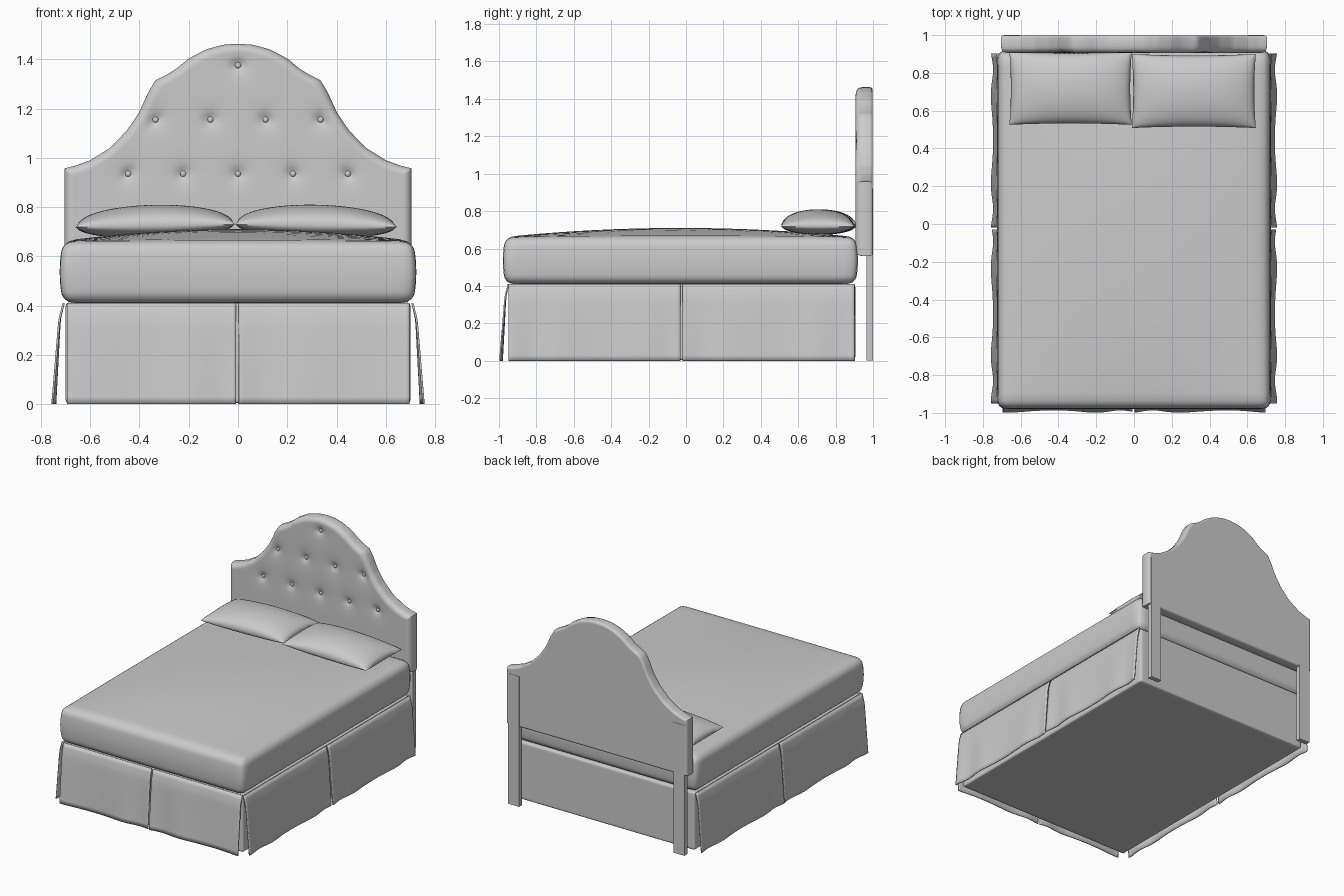
import bpy, bmesh, math
from mathutils import Vector

if "Cube" in bpy.data.objects:
    bpy.data.objects.remove(bpy.data.objects["Cube"])

fabric = bpy.data.materials.new("grey_fabric")
fabric.diffuse_color = (0.6, 0.6, 0.6, 1)
fabric.use_nodes = True
fabric.node_tree.nodes["Principled BSDF"].inputs["Base Color"].default_value = fabric.diffuse_color


def finish(name, bm, angle=40):
    bmesh.ops.recalc_face_normals(bm, faces=bm.faces)
    me = bpy.data.meshes.new(name)
    bm.to_mesh(me)
    bm.free()
    me.materials.append(fabric)
    ob = bpy.data.objects.new(name, me)
    bpy.context.collection.objects.link(ob)
    bpy.ops.object.select_all(action='DESELECT')
    ob.select_set(True)
    bpy.context.view_layer.objects.active = ob
    bpy.ops.object.shade_smooth_by_angle(angle=math.radians(angle))
    return ob


def grid(bm, fn, nu, nv):
    """Sheet of quads; fn maps u, v in 0..1 to a point."""
    vs = [[bm.verts.new(fn(i / nu, j / nv)) for j in range(nv + 1)] for i in range(nu + 1)]
    for i in range(nu):
        for j in range(nv):
            bm.faces.new((vs[i][j], vs[i + 1][j], vs[i + 1][j + 1], vs[i][j + 1]))
    return vs


def rounded_box(name, lo, hi, r, crown=0, bulge=0):
    lo, hi = Vector(lo), Vector(hi)
    c, h = (lo + hi) / 2, (hi - lo) / 2
    bm = bmesh.new()
    bmesh.ops.create_cube(bm, size=2)
    bmesh.ops.subdivide_edges(bm, edges=bm.edges[:], cuts=23, use_grid_fill=True)
    for v in bm.verts:
        p = Vector([h[k] * math.sin(v.co[k] * math.pi / 2) for k in range(3)])
        q = Vector([max(-(h[k] - r), min(h[k] - r, p[k])) for k in range(3)])
        p = q + (p - q).normalized() * r
        fx, fy, fz = (p[k] / h[k] for k in range(3))
        s = bulge * (1 - fz * fz)
        p.x += s * fx
        p.y += s * fy
        if fz > 0:
            p.z += crown * fz * (1 - fx * fx) * (1 - fy * fy)
        v.co = c + p
    return finish(name, bm)


# mattress and base
rounded_box("mattress", (-0.71, -0.965, 0.41), (0.71, 0.905, 0.662), 0.045, 0.048, 0.014)
rounded_box("base", (-0.70, -0.945, 0.004), (0.70, 0.905, 0.41), 0.012)


# skirt panels: flared, slightly wavy cloth
def skirt(name, a, b, side, phase):
    def pt(u, v):
        t = 1 - v
        s = a + (b - a) * u
        out = 0.012 * min(1, 6 * t) + 0.028 * t
        out += 0.006 * t * math.sin(s * 19 + phase + 1.3 * math.sin(s * 7))
        z = 0.41 * v
        if side == 0:
            return (s, -0.949 - out, z)
        return (side * (0.708 + out), s, z)
    bm = bmesh.new()
    grid(bm, pt, 50, 14)
    ob = finish(name, bm)
    m = ob.modifiers.new("thickness", 'SOLIDIFY')
    m.thickness = 0.008
    m.offset = 0


skirt("front_skirt_left", -0.695, -0.008, 0, 0.4)
skirt("front_skirt_right", 0.003, 0.697, 0, 2.0)
for side, n in ((-1, "left"), (1, "right")):
    skirt(n + "_skirt_front", -0.95, -0.03, side, 1.0)
    skirt(n + "_skirt_back", -0.018, 0.902, side, 2.5)

# headboard outline, right half from centre to side
HALF = [(0, 1.463), (0.06, 1.459), (0.13, 1.44), (0.2, 1.403), (0.25, 1.362), (0.29, 1.337),
        (0.335, 1.315), (0.365, 1.265), (0.40, 1.187), (0.45, 1.112), (0.52, 1.04),
        (0.60, 0.99), (0.66, 0.968), (0.705, 0.957)]
BOTTOM = 0.56
OUTLINE = [Vector(p) for p in [(-x, z) for x, z in HALF[::-1]] + HALF[1:] + [(0.705, BOTTOM), (-0.705, BOTTOM)]]
BUTTONS = [(0, 1.375)] + [(x, 1.155) for x in (-0.335, -0.112, 0.112, 0.335)] \
    + [(x, 0.935) for x in (-0.446, -0.223, 0, 0.223, 0.446)]


def top(x):
    x = abs(x)
    for (x0, z0), (x1, z1) in zip(HALF, HALF[1:]):
        if x <= x1:
            return z0 + (z1 - z0) * (x - x0) / (x1 - x0)
    return HALF[-1][1]


def edge_distance(p):
    best = 9
    for a, b in zip(OUTLINE, OUTLINE[1:] + OUTLINE[:1]):
        d = b - a
        t = max(0, min(1, (p - a).dot(d) / d.length_squared))
        best = min(best, (p - a - d * t).length)
    return best


def spread(u):
    return 0.4 * u + 0.6 * (0.5 - 0.5 * math.cos(math.pi * u))


def board_point(u, v, face):
    x = -0.705 + 1.41 * spread(u)
    z = BOTTOM + (top(x) - BOTTOM) * spread(v)
    r = 0.035 if face < 0 else 0.015
    e = max(0, r - edge_distance(Vector((x, z))))
    inset = r - math.sqrt(max(0, r * r - e * e))
    if face > 0:
        return (x, 0.998 - inset, z)
    for bx, bz in BUTTONS:
        d = math.hypot(x - bx, z - bz)
        if d < 0.2:
            inset += 0.016 * math.exp(-(d / 0.022) ** 2) + 0.007 * math.exp(-(d / 0.06) ** 2)
    return (x, 0.906 + inset, z)


bm = bmesh.new()
NU, NV = 120, 80
f = grid(bm, lambda u, v: board_point(u, v, -1), NU, NV)
b = grid(bm, lambda u, v: board_point(u, v, 1), NU, NV)
loop = [(i, 0) for i in range(NU)] + [(NU, j) for j in range(NV)] \
    + [(i, NV) for i in range(NU, 0, -1)] + [(0, j) for j in range(NV, 0, -1)]
for (i, j), (k, l) in zip(loop, loop[1:] + loop[:1]):
    bm.faces.new((f[i][j], f[k][l], b[k][l], b[i][j]))
finish("headboard", bm)

# tufting buttons
bm = bmesh.new()
for x, z in BUTTONS:
    new = bmesh.ops.create_uvsphere(bm, u_segments=16, v_segments=10, radius=0.012)["verts"]
    for v in new:
        v.co = (v.co.x + x, v.co.y * 0.6 + 0.924, v.co.z + z)
finish("buttons", bm)

# headboard legs
for side, n in ((-1, "left"), (1, "right")):
    bm = bmesh.new()
    bmesh.ops.create_cube(bm, size=1)
    for v in bm.verts:
        v.co = (side * 0.645 + v.co.x * 0.085, 0.983 + v.co.y * 0.034, 0.46 + v.co.z * 0.92)
    finish(n + "_leg", bm)


# pillows with pinched corners and soft edges
def pillow(name, x0, x1, y0, y1, z):
    cx, cy, hx, hy = (x0 + x1) / 2, (y0 + y1) / 2, (x1 - x0) / 2, (y1 - y0) / 2

    def pt(u, v, s):
        a, c = 2 * spread(u) - 1, 2 * spread(v) - 1
        full = max(0, (1 - a * a) * (1 - c * c)) ** 0.45
        x = cx + hx * a * (1 - 0.025 * (1 - c * c))
        y = cy + hy * c * (1 - 0.04 * (1 - a * a))
        droop = -0.012 * abs(cx + hx * a) / 0.65
        return (x, y, z + droop + s * full)
    bm = bmesh.new()
    grid(bm, lambda u, v: pt(u, v, 0.085), 36, 28)
    grid(bm, lambda u, v: pt(u, v, -0.05), 36, 28)
    bmesh.ops.remove_doubles(bm, verts=bm.verts, dist=0.0005)
    finish(name, bm, 60)


pillow("pillow_left", -0.66, -0.012, 0.525, 0.912, 0.73)
pillow("pillow_right", -0.012, 0.645, 0.508, 0.9, 0.73)
